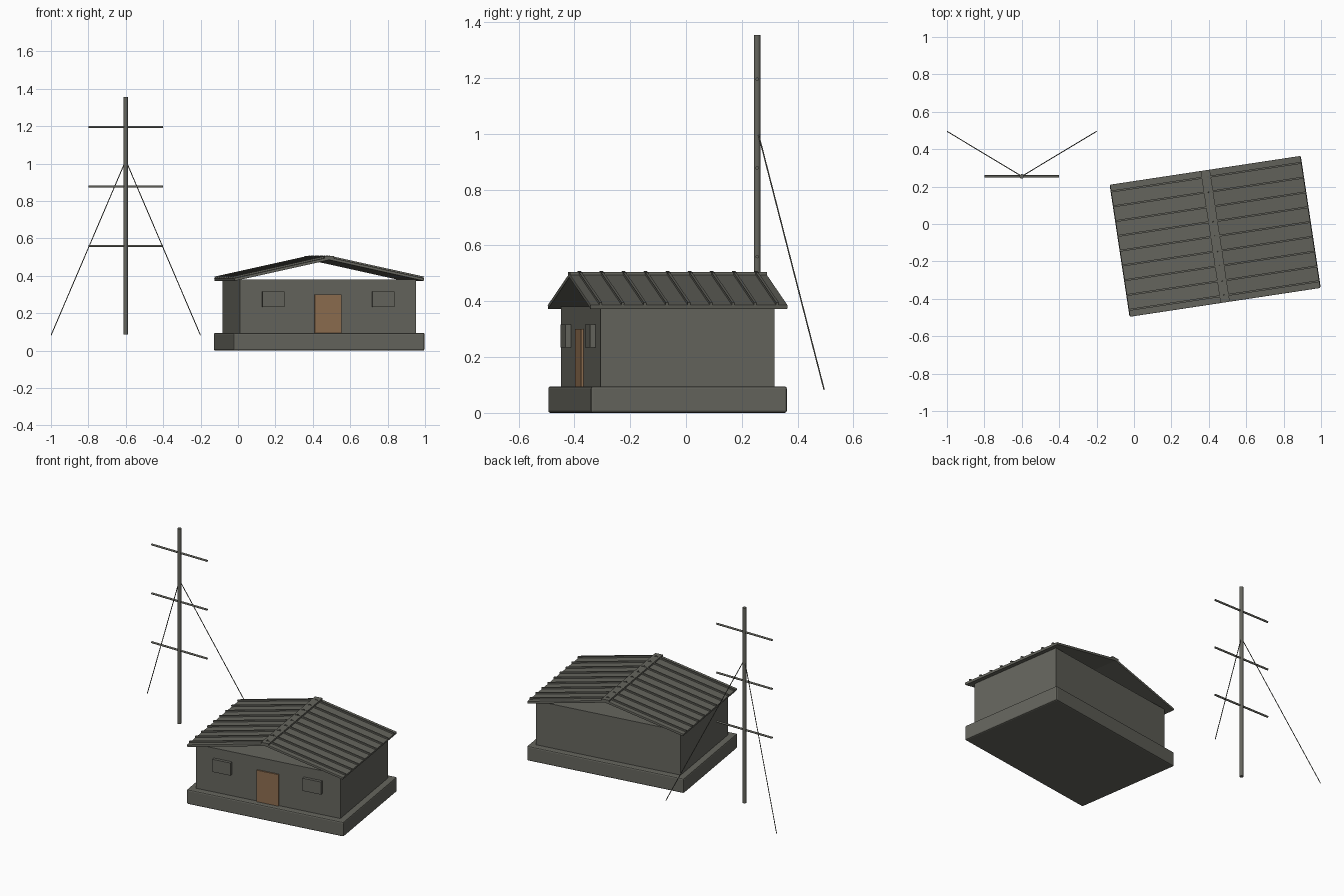
import bpy, bmesh, math
from mathutils import Matrix, Vector

cube = bpy.data.objects.get("Cube")
if cube:
    bpy.data.objects.remove(cube, do_unlink=True)


def material(name, rgb):
    m = bpy.data.materials.new(name)
    m.use_nodes = True
    m.diffuse_color = (*rgb, 1)
    m.node_tree.nodes["Principled BSDF"].inputs["Base Color"].default_value = (*rgb, 1)
    return m


GREY = material("weathered grey", (0.13, 0.13, 0.11))
WOOD = material("door wood", (0.27, 0.155, 0.08))


def finish(name, bm, matrix, mat):
    mesh = bpy.data.meshes.new(name)
    bm.to_mesh(mesh)
    bm.free()
    mesh.materials.append(mat)
    ob = bpy.data.objects.new(name, mesh)
    ob.matrix_world = matrix
    bpy.context.collection.objects.link(ob)
    return ob


def box(name, size, centre, frame, mat=GREY, bevel=0):
    bm = bmesh.new()
    bmesh.ops.create_cube(bm, size=1, matrix=Matrix.Translation(centre) @ Matrix.Diagonal((*size, 1)))
    ob = finish(name, bm, frame, mat)
    if bevel:
        mod = ob.modifiers.new("Bevel", "BEVEL")
        mod.width = bevel
        mod.segments = 2
    return ob


def rod(name, start, end, radius, sides=12):
    a, b = Vector(start), Vector(end)
    bm = bmesh.new()
    bmesh.ops.create_cone(bm, cap_ends=True, segments=sides, radius1=radius,
                          radius2=radius, depth=(b - a).length)
    for f in bm.faces:
        f.smooth = len(f.verts) == 4
    for e in bm.edges:
        e.smooth = all(f.smooth for f in e.link_faces)
    turn = (b - a).to_track_quat("Z", "Y").to_matrix().to_4x4()
    return finish(name, bm, Matrix.Translation((a + b) / 2) @ turn, GREY)


# House: everything sits in one slightly turned frame
house = Matrix.Translation((0.434, -0.066, 0)) @ Matrix.Rotation(0.15, 4, "Z")
FRONT = -0.315
box("foundation", (1.034, 0.711, 0.095), (0, 0, 0.0475), house, bevel=0.008)
box("walls", (0.952, 2 * -FRONT, 0.29), (0, 0, 0.236), house)
box("door", (0.145, 0.018, 0.205), (0, FRONT, 0.1975), house, WOOD)
for side, label in ((-1, "right"), (1, "left")):
    box(label + "_window", (0.12, 0.04, 0.082), (side * 0.297, FRONT, 0.275), house)

# Roof: two sloping panels with ribs, open gables and a flat ridge cap
PITCH = math.atan2(0.113, 0.515)
LENGTH = 0.527
for side, label in ((-1, "right"), (1, "left")):
    slope = house @ Matrix.Translation((0, 0, 0.5)) @ Matrix.Rotation(side * PITCH, 4, "Y")
    box(label + "_roof_panel", (LENGTH, 0.714, 0.015), (side * LENGTH / 2, 0, -0.0075), slope, bevel=0.002)
    for i in range(9):
        box(f"{label}_roof_rib_{i + 1}", (LENGTH, 0.01, 0.014),
            (side * LENGTH / 2, (i - 4) * 0.08, 0.002), slope)
box("ridge_cap", (0.05, 0.714, 0.012), (0, 0, 0.499), house)

# Utility pole with three crossbars and two guy wires
PX, PY = -0.6, 0.255
rod("pole", (PX, PY, 0.085), (PX, PY, 1.355), 0.012)
for i, z in enumerate((0.56, 0.878, 1.196)):
    rod(f"crossbar_{i + 1}", (PX - 0.2, PY, z), (PX + 0.2, PY, z), 0.006)
for side, label in ((-1, "right"), (1, "left")):
    rod(label + "_guy_wire", (PX, PY, 1.017), (PX + side * 0.399, PY + 0.24, 0.083), 0.0025, 8)
